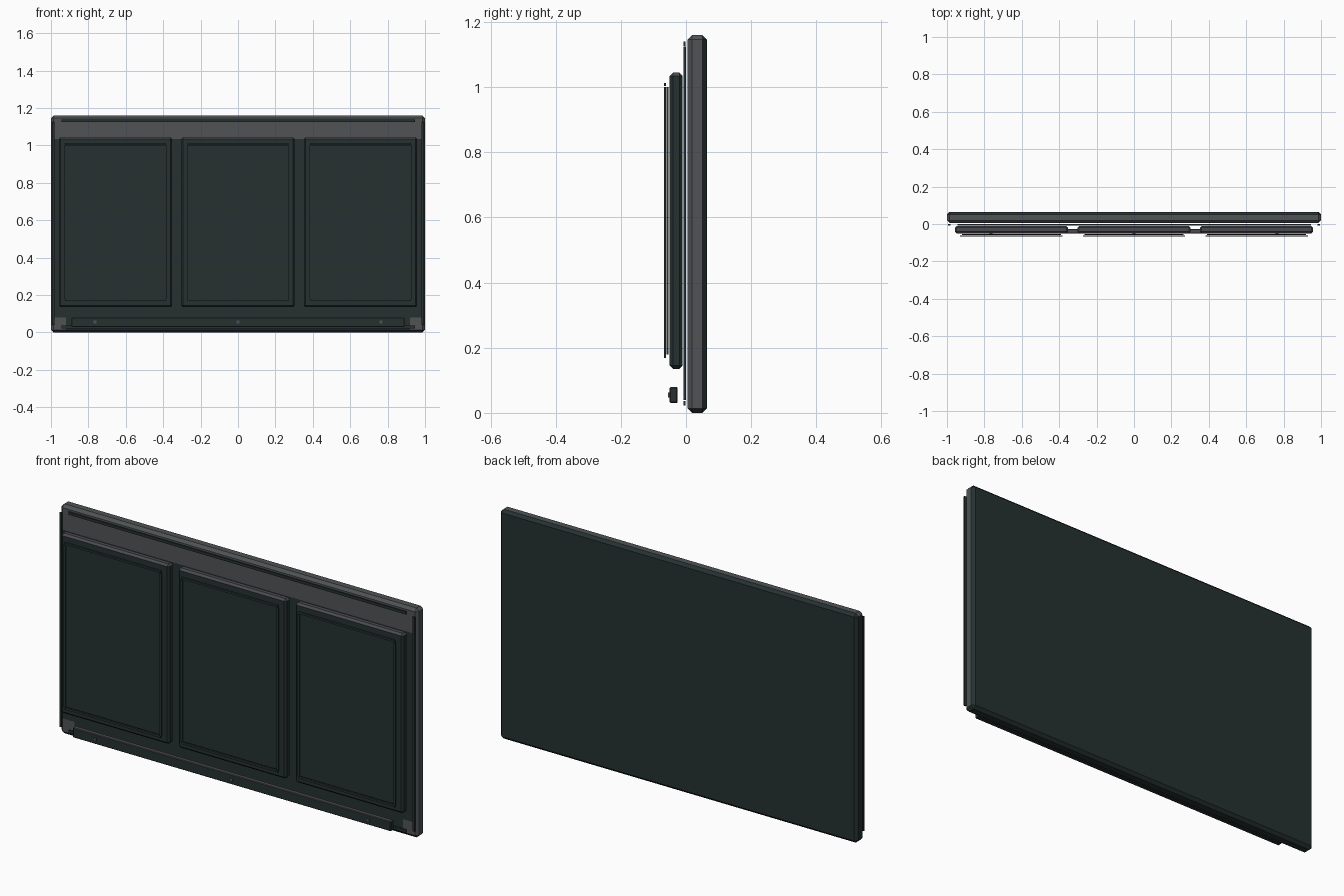
import bpy, bmesh, math
from mathutils import Vector

if "Cube" in bpy.data.objects:
    bpy.data.objects.remove(bpy.data.objects["Cube"])


def material(name, rgb):
    m = bpy.data.materials.new(name)
    m.diffuse_color = (*rgb, 1)
    m.use_nodes = True
    m.node_tree.nodes["Principled BSDF"].inputs["Base Color"].default_value = m.diffuse_color
    return m


TEAL = material("dark teal", (0.019, 0.030, 0.030))
GREY = material("steel grey", (0.080, 0.086, 0.089))
MAUVE = material("mauve grey", (0.070, 0.068, 0.078))
MATS = [TEAL, GREY, MAUVE]


def box(name, x, y, z, bevel=0, rule=None, index=0, cuts=()):
    """Box from (min, max) ranges, chamfered, coloured by a face rule."""
    bm = bmesh.new()
    bmesh.ops.create_cube(bm, size=1)
    for v in bm.verts:
        for i, r in enumerate((x, y, z)):
            v.co[i] = (r[0] + r[1]) / 2 + v.co[i] * (r[1] - r[0])
    if bevel:
        bmesh.ops.bevel(bm, geom=bm.edges[:], offset=bevel, segments=1,
                        profile=0.5, affect='EDGES')
    # split the front face for painted areas
    for co, no in cuts:
        front = [f for f in bm.faces if f.normal.y < -0.9]
        geom = front + list({e for f in front for e in f.edges}) + \
            list({v for f in front for v in f.verts})
        bmesh.ops.bisect_plane(bm, geom=geom, plane_co=co, plane_no=no)
        bm.normal_update()
    bm.normal_update()
    for f in bm.faces:
        f.material_index = rule(f.normal, f.calc_center_median()) if rule else index
    me = bpy.data.meshes.new(name)
    bm.to_mesh(me)
    bm.free()
    for m in MATS:
        me.materials.append(m)
    ob = bpy.data.objects.new(name, me)
    bpy.context.collection.objects.link(ob)
    return ob


# Backboard: grey rim and top band, dark back and lower front
def board_rule(n, c):
    if n.y < -0.9:
        corner = abs(c.x) > 0.92 and c.z < 0.08
        return 1 if c.z > 1.035 or corner else 0
    if n.y > 0.3 or n.z < -0.3 or n.x < -0.9:
        return 0
    return 1


box("backboard", (-1, 1), (0.005, 0.065), (0, 1.16), 0.014, board_rule,
    cuts=[((0, 0, 1.035), (0, 0, 1)), ((0, 0, 0.08), (0, 0, 1)),
          ((-0.92, 0, 0), (1, 0, 0)), ((0.92, 0, 0), (1, 0, 0))])

# Thin trim around the backboard
for side, s in (("left", -1), ("right", 1)):
    a, b = sorted((s * 0.982, s * 0.994))
    box(f"board_trim_{side}", (a, b), (-0.007, 0.0), (0.04, 1.125))
for side, z in (("top", 1.133), ("bottom", 0.029)):
    box(f"board_trim_{side}", (-0.945, 0.945), (-0.007, -0.001),
        (z - 0.007, z + 0.007))


# Three raised panels with inset plates and trim
def panel_rule(n, c):
    return 2 if n.z > 0.3 else 0


for label, cx in (("left", -0.655), ("middle", 0), ("right", 0.655)):
    box(f"panel_{label}", (cx - 0.303, cx + 0.303), (-0.05, -0.01),
        (0.135, 1.045), 0.01, panel_rule)
    box(f"plate_{label}", (cx - 0.265, cx + 0.265), (-0.06, -0.053), (0.18, 1.0))
    for s in (-1, 1):
        x = cx + s * 0.269
        box(f"panel_trim_{label}_upright", (x - 0.005, x + 0.005),
            (-0.068, -0.062), (0.18, 1.0))
        z = 0.591 + s * 0.417
        box(f"panel_trim_{label}_rail", (cx - 0.27, cx + 0.27),
            (-0.068, -0.061), (z - 0.005, z + 0.005), rule=panel_rule)

# Lower ledge with three studs
box("lower_ledge", (-0.89, 0.89), (-0.05, -0.026), (0.03, 0.08), 0.003, panel_rule)
for x in (-0.765, 0, 0.765):
    box("ledge_stud", (x - 0.008, x + 0.008), (-0.056, -0.05), (0.047, 0.063), index=1)
